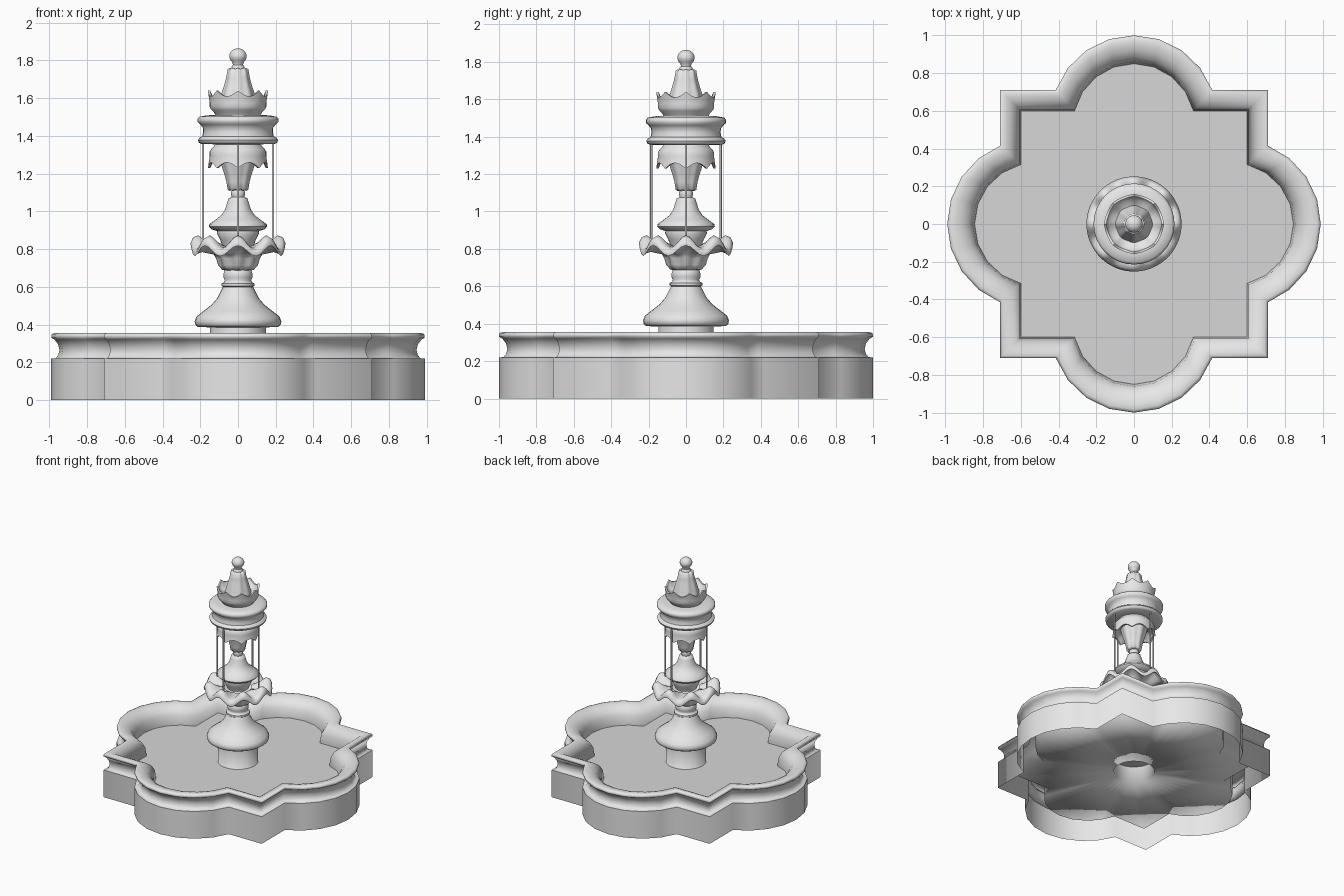
import bpy, bmesh, math
from math import sin, cos, pi, atan2

cube = bpy.data.objects.get("Cube")
if cube:
    bpy.data.objects.remove(cube, do_unlink=True)


def material(name, grey):
    m = bpy.data.materials.new(name)
    m.use_nodes = True
    colour = (grey, grey, grey, 1)
    m.diffuse_color = colour
    m.node_tree.nodes["Principled BSDF"].inputs["Base Color"].default_value = colour
    return m


STONE = material("pale stone", 0.8)
WATER = material("grey water", 0.68)


def loft(name, rings, mat=STONE, angle=50, cap=False):
    """Skin closed rings of equal point count into one surface."""
    bm = bmesh.new()
    loops = [[bm.verts.new(p) for p in ring] for ring in rings]
    n = len(loops[0])
    for low, high in zip(loops, loops[1:]):
        for i in range(n):
            j = (i + 1) % n
            bm.faces.new((low[i], low[j], high[j], high[i]))
    if cap:
        bm.faces.new(loops[-1])
    bmesh.ops.recalc_face_normals(bm, faces=bm.faces)
    mesh = bpy.data.meshes.new(name)
    bm.to_mesh(mesh)
    bm.free()
    mesh.materials.append(mat)
    obj = bpy.data.objects.new(name, mesh)
    bpy.context.collection.objects.link(obj)
    bpy.ops.object.select_all(action='DESELECT')
    obj.select_set(True)
    bpy.context.view_layer.objects.active = obj
    bpy.ops.object.shade_smooth_by_angle(angle=math.radians(angle))
    return obj


def smooth_wave(a):
    return cos(8 * a)


def pointed_wave(a):
    return 1 - 2 * abs(sin(4 * a))


def turned(name, rows, seg=32, wave=smooth_wave, mirror=None, cap=False, angle=50):
    """Lathe rows of (radius, z, radius wave, z wave); mirror flips about a height."""
    rings = []
    for row in rows:
        r, z, wr, wz = (tuple(row) + (0, 0))[:4]
        ring = []
        for i in range(seg):
            a = 2 * pi * i / seg
            rad, h = r + wr * wave(a), z + wz * wave(a)
            if mirror is not None:
                h = 2 * mirror - h
            ring.append((rad * cos(a), rad * sin(a), h))
        rings.append(ring)
    return loft(name, rings, cap=cap, angle=angle)


def quatrefoil(side, half, tip_x, tip_y, steps=8):
    """Square with a round lobe on each side, as 2D points."""
    pts = []
    for k in range(4):
        tip = tip_y if k % 2 else tip_x
        c = (tip ** 2 - side ** 2 - half ** 2) / (2 * (tip - side))
        rad, end = tip - c, atan2(half, side - c)
        lobe = [(c + rad * cos(t), rad * sin(t))
                for t in (end * (2 * i / steps - 1) for i in range(steps + 1))]
        ca, sa = cos(k * pi / 2), sin(k * pi / 2)
        pts += [(x * ca - y * sa, x * sa + y * ca) for x, y in lobe + [(side, side)]]
    return pts


# Basin outlines: outer face and water's edge
outer = quatrefoil(0.71, 0.415, 0.99, 1.0)
inner = quatrefoil(0.6, 0.315, 0.845, 0.85)


def between(t, z):
    return [(a + (c - a) * t, b + (d - b) * t, z)
            for (a, b), (c, d) in zip(outer, inner)]


def hole(r, z):
    return [(r * x / math.hypot(x, y), r * y / math.hypot(x, y), z) for x, y in inner]


# Plain lower wall, open below
loft("basin_wall", [between(0, 0), between(0, .22)], angle=180)

# Moulded rim, inner wall, floor and pedestal as one soft surface
rim = [(0, .22), (.16, .221), (.26, .24), (.3, .265), (.25, .295),
       (.12, .32), (.01, .329), (0, .34), (.03, .35), (.12, .355),
       (.3, .354), (.52, .345), (.75, .325), (.93, .285), (1, .22), (1, .09)]
loft("basin_rim", [between(t, z) for t, z in rim]
     + [hole(.15, .09), hole(.148, .39)], angle=180)
loft("water", [between(1, .212), hole(.02, .212)], WATER, cap=True)

# Bell-shaped foot
turned("foot", [(.145, .385), (.212, .387), (.226, .398), (.23, .418), (.22, .442),
                (.185, .47), (.142, .503), (.11, .54), (.09, .58), (.08, .6),
                (.087, .605), (.087, .618), (.074, .624), (.07, .635), (.077, .65),
                (.077, .67), (.07, .69), (.05, .7)])

# Scalloped bowl with a drooping wavy lip
turned("bowl", [(.06, .685), (.08, .69, .004), (.1, .715, .006), (.108, .75, .008),
                (.125, .772, .006, .004), (.165, .79, 0, .014), (.205, .812, 0, .028),
                (.232, .805, 0, .03), (.248, .79, 0, .028), (.252, .802, 0, .03),
                (.238, .83, 0, .032), (.21, .84, 0, .033), (.17, .825, 0, .018),
                (.1, .81)], seg=64, angle=60)

# Bell-shaped middle stem with a small collar
turned("stem", [(.08, .81), (.095, .85), (.112, .885), (.11, .895), (.14, .905),
                (.154, .92), (.152, .932), (.12, .955), (.088, .98), (.068, 1.01),
                (.056, 1.05), (.049, 1.07), (.034, 1.076), (.037, 1.09),
                (.037, 1.102), (.03, 1.115)])

# Ringed drum
turned("drum", [(.1, 1.355), (.195, 1.357), (.208, 1.365), (.212, 1.378), (.204, 1.39),
                (.19, 1.397), (.185, 1.42), (.187, 1.445), (.2, 1.46), (.214, 1.473),
                (.215, 1.49), (.204, 1.502), (.165, 1.509), (.1, 1.512)])

# Pointed crowns and fluted bells, above the drum and mirrored below it
for place, mirror in (("upper", None), ("lower", 1.4345)):
    turned(place + "_crown", [(.118, 1.508), (.128, 1.525), (.141, 1.538), (.15, 1.553),
                              (.15, 1.575, 0, .003), (.153, 1.6, .002, .009),
                              (.157, 1.625, .002, .015), (.145, 1.625, .002, .015),
                              (.128, 1.59, 0, .005), (.08, 1.575)],
           seg=64, wave=pointed_wave, mirror=mirror)
    turned(place + "_bell", [(.1, 1.57, .002), (.09, 1.6, .003), (.082, 1.635, .003),
                             (.07, 1.67, .003), (.06, 1.71, .002), (.054, 1.75, .001, .003),
                             (.044, 1.757, .001, .003), (.026, 1.757)],
           seg=64, mirror=mirror)

# Knob finial on a short neck
turned("finial", [(.036, 1.75), (.034, 1.768), (.027, 1.776), (.029, 1.788),
                  (.04, 1.802), (.046, 1.816), (.046, 1.828), (.04, 1.843),
                  (.028, 1.856), (.012, 1.863)], cap=True)

# Four thin water jets between the drum and the bowl
for k, side in enumerate(("left", "back", "right", "front")):
    jet = turned(side + "_jet", [(.006, .83), (.006, 1.37)], seg=8, angle=60)
    jet.location = (.186 * cos(k * pi / 2), .186 * sin(k * pi / 2), 0)
